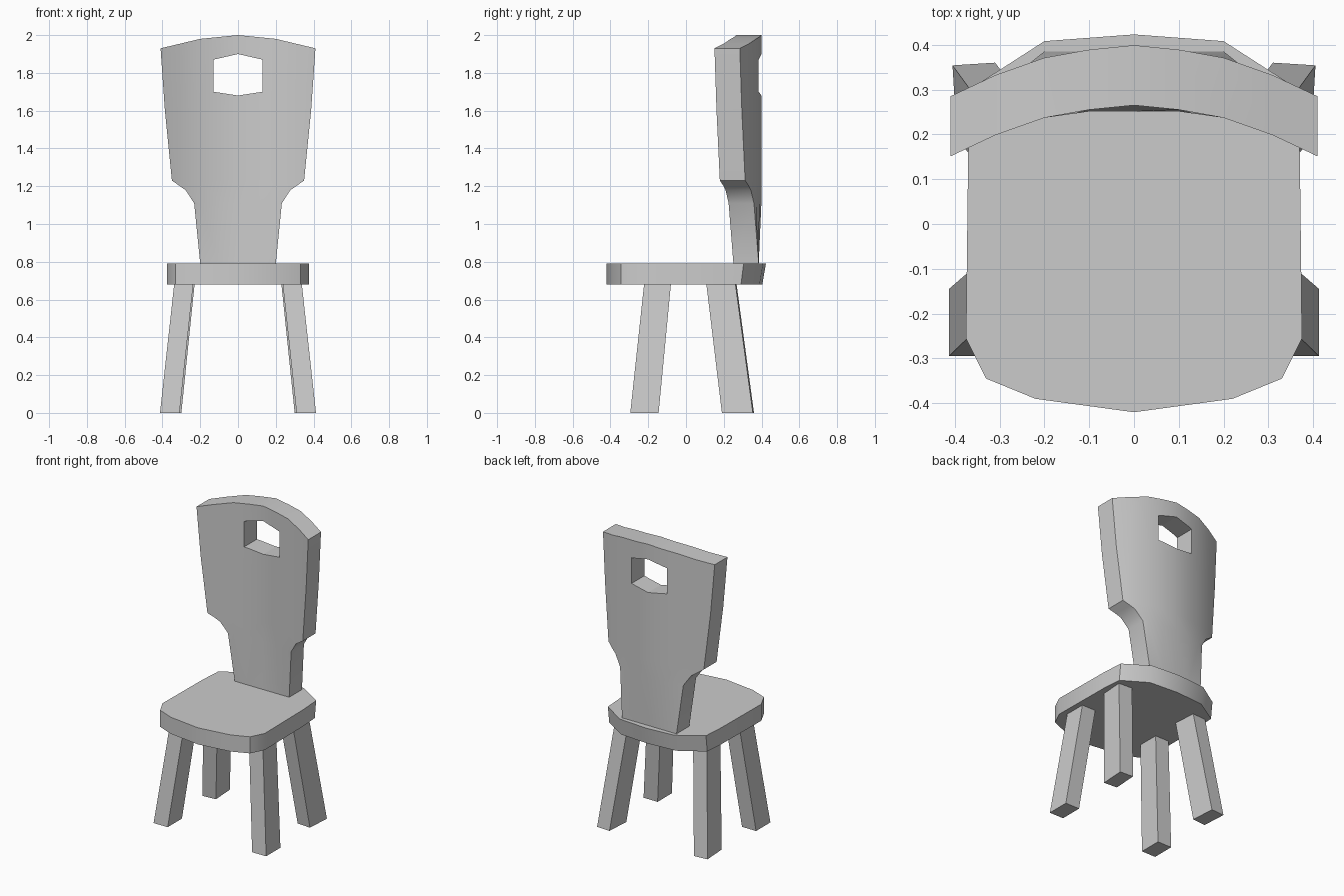
import bpy, bmesh, math

if "Cube" in bpy.data.objects:
    bpy.data.objects.remove(bpy.data.objects["Cube"])


def finish(name, bm, smooth=True):
    bmesh.ops.recalc_face_normals(bm, faces=bm.faces[:])
    me = bpy.data.meshes.new(name)
    bm.to_mesh(me)
    bm.free()
    ob = bpy.data.objects.new(name, me)
    bpy.context.collection.objects.link(ob)
    if smooth:
        bpy.ops.object.select_all(action='DESELECT')
        ob.select_set(True)
        bpy.context.view_layer.objects.active = ob
        bpy.ops.object.shade_smooth_by_angle(angle=math.radians(32))
    return ob


def loft(bm, a, b):
    """Closed solid between two matching rings of 3D points."""
    va, vb = [bm.verts.new(p) for p in a], [bm.verts.new(p) for p in b]
    bm.faces.new(va)
    bm.faces.new(vb)
    n = len(a)
    for i in range(n):
        j = (i + 1) % n
        bm.faces.new((va[i], va[j], vb[j], vb[i]))


def mirrored(half):
    """Complete a half outline across x = 0."""
    return half + [(-x, y) for x, y in reversed(half) if x > 0]


# Seat: rounded slab, rear edge leaning slightly outward at the top
outline = mirrored([(0, -.42), (.22, -.39), (.33, -.345), (.375, -.255),
                    (.37, .16), (.36, .305), (.2, .408), (0, .423)])
bm = bmesh.new()
loft(bm, [(x, y * (.955 if y > .2 else 1), .68) for x, y in outline],
     [(x, y, .79) for x, y in outline])
finish("seat", bm)

# Backrest: profile slab, sliced in columns and bent around the sitter
profile = mirrored([(0, .79), (.2, .79), (.232, 1.11), (.278, 1.18), (.35, 1.23),
                    (.387, 1.6), (.41, 1.93), (.2, 1.98), (0, 2.0)])
bm = bmesh.new()
loft(bm, [(x, 0, z) for x, z in profile], [(x, .134, z) for x, z in profile])
cuts = [((x, 0, 0), (1, 0, 0)) for x in (-.31, -.2, -.1, 0, .1, .2, .31)]
cuts += [((0, 0, z), (0, 0, 1)) for z in (1.11, 1.23, 1.6)]
for co, no in cuts:
    bmesh.ops.bisect_plane(bm, geom=bm.verts[:] + bm.edges[:] + bm.faces[:],
                           dist=1e-5, plane_co=co, plane_no=no)
bend = [(0, .265), (.1, .255), (.2, .237), (.31, .198), (.42, .146)]
for v in bm.verts:
    x = abs(v.co.x)
    for (x0, y0), (x1, y1) in zip(bend, bend[1:]):
        if x0 <= x <= x1:
            y = y0 + (y1 - y0) * (x - x0) / (x1 - x0)
            break
    flat = max(0, min(1, (1.11 - v.co.z) / .32))
    v.co.y += y * (1 - flat) + .251 * flat
back = finish("backrest", bm)

# Hexagonal hand hole
hexagon = mirrored([(0, 1.68), (.13, 1.7), (.13, 1.87), (0, 1.9)])
bm = bmesh.new()
loft(bm, [(x, 0, z) for x, z in hexagon], [(x, .6, z) for x, z in hexagon])
cutter = finish("hand_hole_cutter", bm, False)
cutter.hide_render = True
cutter.display_type = 'WIRE'
mod = back.modifiers.new("hand_hole", 'BOOLEAN')
mod.operation = 'DIFFERENCE'
mod.solver = 'EXACT'
mod.object = cutter
bpy.context.view_layer.objects.active = back
bpy.ops.object.modifier_apply(modifier=mod.name)
bpy.data.objects.remove(cutter)

# Splayed legs: foot corners and top corners of the right-hand ones
legs = {
    "front_leg": ([(.31, -.295), (.413, -.295), (.413, -.145), (.31, -.145)],
                  [(.237, -.222), (.338, -.222), (.338, -.08), (.237, -.08)]),
    "back_leg": ([(.3, .197), (.395, .19), (.405, .354), (.31, .36)],
                 [(.23, .115), (.328, .108), (.338, .262), (.24, .268)]),
}
for name, (foot, top) in legs.items():
    for side, s in (("right", 1), ("left", -1)):
        bm = bmesh.new()
        loft(bm, [(s * x, y, 0) for x, y in foot], [(s * x, y, .68) for x, y in top])
        finish(f"{name}_{side}", bm, False)
